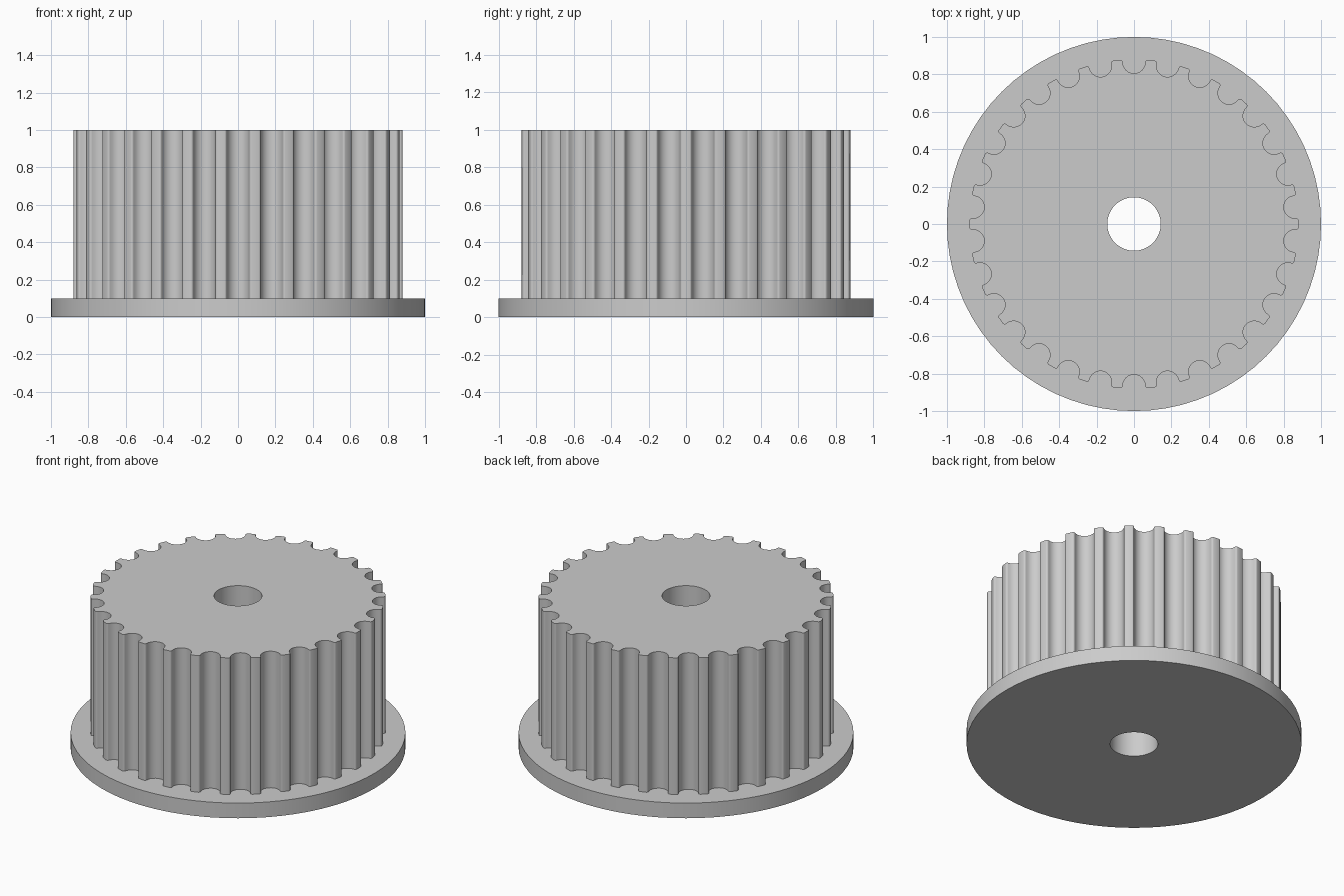
import bpy, bmesh
from math import cos, sin, radians, pi, tau

cube = bpy.data.objects.get("Cube")
if cube:
    bpy.data.objects.remove(cube, do_unlink=True)

TEETH = 30
BORE = 0.143
FLANGE_TOP = 0.1
HEIGHT = 1.0

grey = bpy.data.materials.new("plain grey")
grey.use_nodes = True
colour = (0.6, 0.6, 0.6, 1)
grey.diffuse_color = colour
grey.node_tree.nodes["Principled BSDF"].inputs["Base Color"].default_value = colour


def arc(cx, cy, r, start, end, steps):
    angles = [radians(start + (end - start) * i / steps) for i in range(steps + 1)]
    return [(cx + r * cos(a), cy + r * sin(a)) for a in angles]


def circle(r, steps):
    return arc(0, 0, r, 0, 360, steps)[:-1]


def toothed_outline():
    # One round groove with rounded lips, repeated around the rim
    seat, r, lip = 0.865, 0.06, 0.012
    groove = arc(r + lip, seat, lip, 90, 180, 4)
    groove += arc(0, seat, r, 0, -180, 12)[1:-1]
    groove += arc(-r - lip, seat, lip, 0, 90, 4)
    points = []
    for k in range(TEETH):
        c, s = cos(tau * k / TEETH), sin(tau * k / TEETH)
        points += [(x * c - y * s, x * s + y * c) for x, y in groove]
    return points


def bored_prism(name, outline, z0, z1):
    # Fill the outline around the bore, then extrude it upwards
    bm = bmesh.new()
    edges = []
    for loop in (outline, circle(BORE, 48)):
        verts = [bm.verts.new((x, y, z0)) for x, y in loop]
        edges += [bm.edges.new((v, verts[i - 1])) for i, v in enumerate(verts)]
    bmesh.ops.triangle_fill(bm, edges=edges, use_beauty=True, normal=(0, 0, 1))
    top = bmesh.ops.extrude_face_region(bm, geom=bm.faces[:], use_keep_orig=True)
    moved = [g for g in top["geom"] if isinstance(g, bmesh.types.BMVert)]
    bmesh.ops.translate(bm, verts=moved, vec=(0, 0, z1 - z0))
    bmesh.ops.recalc_face_normals(bm, faces=bm.faces[:])
    mesh = bpy.data.meshes.new(name)
    bm.to_mesh(mesh)
    bm.free()
    mesh.materials.append(grey)
    obj = bpy.data.objects.new(name, mesh)
    bpy.context.collection.objects.link(obj)
    bpy.ops.object.select_all(action='DESELECT')
    obj.select_set(True)
    bpy.context.view_layer.objects.active = obj
    bpy.ops.object.shade_smooth_by_angle(angle=pi / 6)
    return obj


bored_prism("flange", circle(1.0, 72), 0, FLANGE_TOP)
bored_prism("toothed_drum", toothed_outline(), FLANGE_TOP, HEIGHT)
